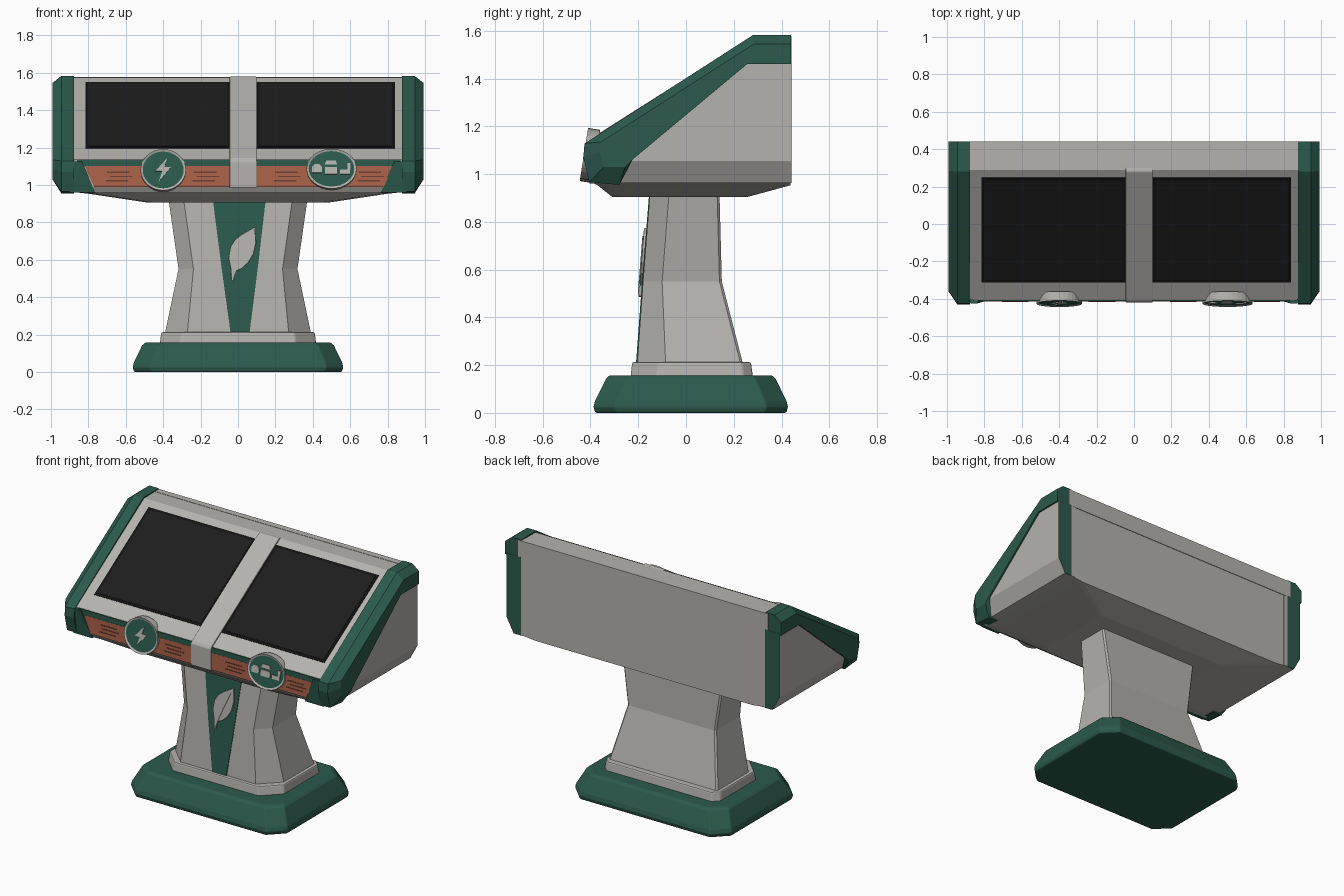
import bpy, bmesh, math
from mathutils import Matrix, Vector

if "Cube" in bpy.data.objects:
    bpy.data.objects.remove(bpy.data.objects["Cube"])


def material(name, rgb):
    m = bpy.data.materials.new(name)
    m.diffuse_color = (*rgb, 1)
    m.use_nodes = True
    m.node_tree.nodes["Principled BSDF"].inputs["Base Color"].default_value = m.diffuse_color
    return m


GRAY = material("warm light gray", (0.46, 0.45, 0.43))
GREEN = material("deep green", (0.025, 0.102, 0.072))
ORANGE = material("copper orange", (0.42, 0.125, 0.068))
RUST = material("dark copper", (0.15, 0.05, 0.032))
BLACK = material("frame black", (0.006, 0.006, 0.006))
GLASS = material("screen charcoal", (0.0125, 0.0125, 0.0125))


def finish(name, bm, mats, bevel=0):
    bmesh.ops.recalc_face_normals(bm, faces=bm.faces)
    me = bpy.data.meshes.new(name)
    bm.to_mesh(me)
    bm.free()
    for m in mats:
        me.materials.append(m)
    ob = bpy.data.objects.new(name, me)
    bpy.context.collection.objects.link(ob)
    if bevel:
        b = ob.modifiers.new("soft edges", 'BEVEL')
        b.width, b.segments, b.limit_method = bevel, 2, 'ANGLE'
    return ob


def loft(name, rings, mat, bevel=0, matrix=None):
    """Skin a stack of equal-length vertex rings and close both ends."""
    bm = bmesh.new()
    vs = [[bm.verts.new(p) for p in r] for r in rings]
    n = len(vs[0])
    for a, b in zip(vs, vs[1:]):
        for i in range(n):
            j = (i + 1) % n
            bm.faces.new((a[i], a[j], b[j], b[i]))
    bm.faces.new(vs[0])
    bm.faces.new(vs[-1])
    if matrix:
        bm.transform(matrix)
    return finish(name, bm, [mat], bevel)


def side_prism(name, pts, x0, x1, mat, bevel=0):
    return loft(name, [[(x, y, z) for y, z in pts] for x in (x0, x1)], mat, bevel)


def front_prism(name, pts, y0, y1, mat, bevel=0, matrix=None):
    return loft(name, [[(x, y, z) for x, z in pts] for y in (y0, y1)], mat, bevel, matrix)


def rect(x0, x1, z0, z1):
    return [(x0, z0), (x1, z0), (x1, z1), (x0, z1)]


def octagon(hx, y0, y1, z, cf, cb):
    """Rectangle with cut corners: cf at the front, cb at the back."""
    return [(-hx + cf, y0, z), (hx - cf, y0, z), (hx, y0 + cf, z), (hx, y1 - cb, z),
            (hx - cb, y1, z), (-hx + cb, y1, z), (-hx, y1 - cb, z), (-hx, y0 + cf, z)]


# Foot, collar and waisted column
loft("base_plinth", [octagon(0.555, -0.38, 0.42, 0, 0.09, 0.09),
                     octagon(0.563, -0.387, 0.427, 0.025, 0.09, 0.09),
                     octagon(0.557, -0.381, 0.421, 0.05, 0.09, 0.09),
                     octagon(0.512, -0.335, 0.375, 0.143, 0.085, 0.085),
                     octagon(0.495, -0.32, 0.36, 0.157, 0.085, 0.085)], GREEN, 0.006)
loft("column_collar", [octagon(0.418, -0.232, 0.28, 0.15, 0.11, 0.04),
                       octagon(0.41, -0.225, 0.272, 0.213, 0.11, 0.04)], GRAY, 0.008)
loft("column", [octagon(0.392, -0.205, 0.24, 0.2, 0.12, 0.01),
                octagon(0.318, -0.18, 0.15, 0.55, 0.08, 0.01),
                octagon(0.372, -0.15, 0.14, 0.93, 0.08, 0.01)], GRAY)

# Tapered green inlay and leaf emblem on the column front
loft("column_inlay", [[(a, y - 0.004, z), (b, y - 0.004, z), (b, y + 0.001, z), (a, y + 0.001, z)]
                      for a, b, y, z in ((-0.04, 0.062, -0.205, 0.212),
                                         (-0.087, 0.105, -0.18, 0.55),
                                         (-0.133, 0.147, -0.151, 0.91))], GREEN)
leaf = [(0.09, 0.775), (0.055, 0.755), (0.02, 0.735), (-0.015, 0.708), (-0.04, 0.67), (-0.05, 0.61),
        (-0.038, 0.55), (-0.035, 0.485), (-0.023, 0.488), (-0.02, 0.535), (0.02, 0.553), (0.055, 0.585),
        (0.082, 0.63), (0.096, 0.69)]


def column_front(z):
    return -0.18 + 0.081 * (z - 0.55)


loft("leaf_emblem", [[(x, column_front(z) - d, z) for x, z in leaf] for d in (0.014, 0)], GRAY, 0.003)
rib = [(-0.032, 0.5), (-0.024, 0.5), (0.022, 0.62), (0.075, 0.74), (0.012, 0.625)]
loft("leaf_rib", [[(x, column_front(z) - d, z) for x, z in rib] for d in (0.018, 0.01)], GRAY)

# Sloped console body and its shallow belly
side_prism("console_body", [(0.437, 1.575), (0.29, 1.575), (-0.405, 1.135), (-0.407, 0.99),
                            (-0.39, 0.962), (0.437, 0.962)], -0.9, 0.9, GRAY)
side_prism("back_top_trim", [(0.441, 1.577), (0.40, 1.577), (0.40, 1.465), (0.441, 1.465)],
           -0.9, 0.9, GRAY)
loft("console_belly", [octagon(hx, y0, y1, z, 0.04, 0.02) for hx, y0, y1, z in
                       ((0.92, -0.395, 0.437, 0.966), (0.80, -0.37, 0.437, 0.953),
                        (0.48, -0.31, 0.26, 0.905))], GRAY)


# Screens lying on the slope
SLOPE = 0.44 / 0.695
N = Vector((-SLOPE, 1)).normalized()


def slope_plate(name, x0, x1, y0, y1, h, mat):
    a, b = (Vector((y, 1.575 + (y - 0.29) * SLOPE)) for y in (y0, y1))
    side_prism(name, [a - N * 0.003, b - N * 0.003, b + N * h, a + N * h], x0, x1, mat)


for side, x0, x1 in (("left", -0.815, -0.04), ("right", 0.10, 0.84)):
    slope_plate(side + "_screen_frame", x0, x1, -0.312, 0.248, 0.003, BLACK)
    slope_plate(side + "_screen", x0 + 0.016, x1 - 0.016, -0.298, 0.234, 0.005, GLASS)

# Raised bar between the screens
side_prism("centre_bar", [(0.30, 1.576), (0.28, 1.579), (-0.408, 1.143), (-0.42, 1.125), (-0.42, 0.985),
                          (-0.38, 0.985), (-0.38, 1.10), (0.29, 1.55)], -0.045, 0.1, GRAY, 0.004)

# Front bands with slotted marks
front_prism("front_green_band", rect(-0.86, 0.87, 1.098, 1.134), -0.4125, -0.404, GREEN)
front_prism("front_copper_band", [(-0.77, 0.99), (0.78, 0.99), (0.83, 1.1), (-0.82, 1.1)],
            -0.4135, -0.405, ORANGE)
for i, x in enumerate((-0.635, -0.17, 0.265, 0.71)):
    for k, (z, dx) in enumerate(((1.022, -0.012), (1.045, 0.01), (1.068, -0.005))):
        front_prism(f"slot_mark_{i}_{k}", rect(x + dx - 0.06, x + dx + 0.06, z - 0.003, z + 0.003),
                    -0.416, -0.412, RUST)

# End caps: green wrap-around band, gray side panel, green strip at the back
band_in = [(0.44, 1.582), (0.28, 1.582), (-0.425, 1.128), (-0.43, 1.07), (-0.405, 0.966), (-0.28, 0.955),
           (-0.225, 1.06), (0.255, 1.46), (0.44, 1.46)]
band_out = [(0.44, 1.545), (0.285, 1.545), (-0.355, 1.135), (-0.36, 1.09), (-0.345, 1.03), (-0.255, 1.03),
            (-0.225, 1.06), (0.255, 1.46), (0.44, 1.46)]
panel_in = [(0.24, 1.47), (0.44, 1.47), (0.44, 0.962), (-0.28, 0.962), (-0.24, 1.06)]
panel_out = [(0.24, 1.47), (0.44, 1.47), (0.44, 1.055), (-0.24, 1.055), (-0.24, 1.06)]
for side, s in (("left", -1), ("right", 1)):
    def rings(*stations):
        return [[(s * x, y, z) for y, z in prof] for x, prof in stations]
    loft(side + "_cap_band", rings((0.878, band_in), (0.945, band_in), (0.992, band_out)), GREEN)
    loft(side + "_side_panel", rings((0.85, panel_in), (0.93, panel_in), (0.981, panel_out)), GRAY)
    # wedge that carries the cap round onto the front face, following its lean
    wedge = [(0.90, 1.122), (0.835, 1.128), (0.81, 1.07), (0.765, 0.96), (0.90, 0.96)]
    loft(side + "_cap_corner", [[(s * x, y0 - lean * (z - 0.96), z) for x, z in wedge]
                                for y0, lean in ((-0.404, 0.12), (-0.385, 0))], GREEN)
    front_prism(side + "_back_strip", [(s * x, z) for x, z in (
        (0.878, 1.47), (0.878, 0.962), (0.93, 0.962), (0.980, 1.055), (0.980, 1.47))],
        0.434, 0.4415, GREEN)


# Round badges: rimmed disc with a sunken green face and raised icon
def badge(name, x, z, rx, rz, icons):
    m = Matrix.Translation((x, -0.402, z)) @ Matrix.Rotation(math.radians(-9), 4, 'X')
    bm = bmesh.new()
    bmesh.ops.create_cone(bm, cap_ends=True, segments=32, radius1=0.97, radius2=0.97, depth=1)
    bm.transform(m @ Matrix.Rotation(math.pi / 2, 4, 'X') @ Matrix.Diagonal((rx, rz, 0.05, 1)))
    bm.normal_update()
    face = min((f for f in bm.faces if len(f.verts) > 4), key=lambda f: f.calc_center_median().y)
    bmesh.ops.inset_region(bm, faces=[face], thickness=0.012, depth=-0.005)
    face.material_index = 1
    finish(name, bm, [GRAY, GREEN])
    for i, pts in enumerate(icons):
        front_prism(f"{name}_icon_{i}", pts, -0.026, -0.015, GRAY, 0, m)


bolt = [(0.022, 0.065), (-0.042, -0.008), (-0.005, -0.008), (-0.025, -0.065), (0.042, 0.014), (0.006, 0.014)]
cars = [[(-0.105, -0.022), (-0.05, -0.022), (-0.05, 0.008), (-0.065, 0.025), (-0.09, 0.025), (-0.105, 0.008)],
        rect(-0.036, 0.03, -0.03, 0.008),
        [(-0.036, 0.022), (0.03, 0.022), (0.022, 0.045), (-0.028, 0.045)],
        rect(0.045, 0.10, -0.03, -0.005), rect(0.085, 0.102, -0.005, 0.03)]
badge("left_badge", -0.40, 1.077, 0.125, 0.115, [bolt])
badge("right_badge", 0.50, 1.083, 0.138, 0.111, cars)
